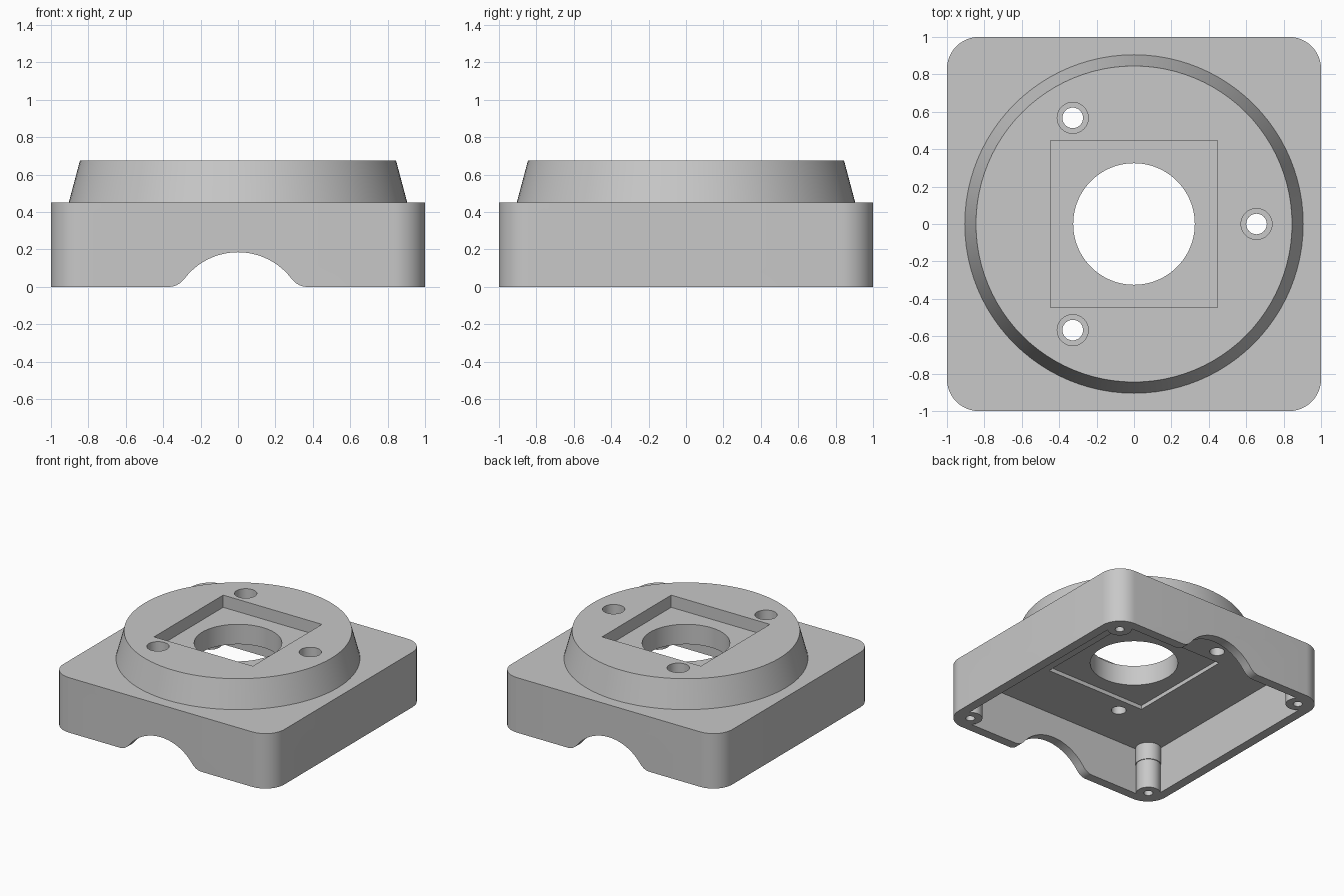
import bpy, bmesh
from math import sin, cos, pi, radians, atan2
from mathutils import Matrix, Vector

if "Cube" in bpy.data.objects:
    bpy.data.objects.remove(bpy.data.objects["Cube"], do_unlink=True)

grey = bpy.data.materials.new("light_grey")
grey.use_nodes = True
grey.diffuse_color = (0.58, 0.58, 0.58, 1)
grey.node_tree.nodes["Principled BSDF"].inputs["Base Color"].default_value = grey.diffuse_color


def finish(name, bm):
    bmesh.ops.recalc_face_normals(bm, faces=bm.faces)
    mesh = bpy.data.meshes.new(name)
    bm.to_mesh(mesh)
    bm.free()
    mesh.materials.append(grey)
    obj = bpy.data.objects.new(name, mesh)
    bpy.context.collection.objects.link(obj)
    return obj


def prism(name, outline, low, high, turn=Matrix()):
    """Extrude a 2D outline along z, then turn it into place."""
    bm = bmesh.new()
    face = bm.faces.new([bm.verts.new((x, y, low)) for x, y in outline])
    out = bmesh.ops.extrude_face_region(bm, geom=[face])
    tops = [v for v in out["geom"] if isinstance(v, bmesh.types.BMVert)]
    bmesh.ops.translate(bm, verts=tops, vec=(0, 0, high - low))
    bm.transform(turn)
    return finish(name, bm)


def cylinder(name, x, y, low, high, r1, r2=None, sides=48):
    bm = bmesh.new()
    bmesh.ops.create_cone(bm, cap_ends=True, segments=sides, radius1=r1,
                          radius2=r1 if r2 is None else r2, depth=high - low,
                          matrix=Matrix.Translation((x, y, (low + high) / 2)))
    return finish(name, bm)


def rounded_square(half, radius, steps=12):
    pts = []
    for q, (sx, sy) in enumerate([(1, 1), (-1, 1), (-1, -1), (1, -1)]):
        for i in range(steps + 1):
            a = (q + i / steps) * pi / 2
            pts.append((sx * (half - radius) + radius * cos(a),
                        sy * (half - radius) + radius * sin(a)))
    return pts


def square(half):
    return [(half, half), (-half, half), (-half, -half), (half, -half)]


def notch_outline():
    """Arch with flared feet, drawn in (across, height)."""
    big, drop, foot, flare = 0.36, 0.175, 0.37, 0.10
    tilt = atan2(foot, drop + flare)
    half = [(big * sin(tilt * i / 16), big * cos(tilt * i / 16) - drop) for i in range(17)]
    half += [(foot - flare * sin(tilt * (1 - i / 8)), flare - flare * cos(tilt * (1 - i / 8)))
             for i in range(1, 9)]
    half.append((foot, -0.1))
    return [(-x, z) for x, z in reversed(half[1:])] + half


def boolean(target, tool, operation):
    mod = target.modifiers.new(operation.lower(), "BOOLEAN")
    mod.operation, mod.solver, mod.object = operation, "EXACT", tool
    tool.hide_render = True
    bpy.context.view_layer.update()
    graph = bpy.context.evaluated_depsgraph_get()
    mesh = bpy.data.meshes.new_from_object(target.evaluated_get(graph))
    target.modifiers.clear()
    target.data = mesh
    bpy.data.objects.remove(tool, do_unlink=True)


# Hollow square base
body = prism("housing", rounded_square(1, 0.17), 0, 0.45)
boolean(body, prism("cavity", rounded_square(0.925, 0.1), -0.1, 0.38), "DIFFERENCE")

# Raised tapered disc
boolean(body, cylinder("tapered_disc", 0, 0, 0.42, 0.675, 0.913, 0.845, 96), "UNION")

# Screw posts in the corners, stepped near the ceiling, with blind holes
for sx in (-1, 1):
    for sy in (-1, 1):
        x, y = sx * 0.862, sy * 0.862
        boolean(body, cylinder("post", x, y, 0, 0.40, 0.09), "UNION")
        boolean(body, cylinder("post_collar", x, y, 0.24, 0.41, 0.096), "UNION")
        boolean(body, cylinder("post_hole", x, y, -0.1, 0.25, 0.034, sides=24), "DIFFERENCE")

# Square pockets above and below, joined by the central bore
boolean(body, prism("top_pocket", square(0.447), 0.575, 0.8), "DIFFERENCE")
boolean(body, prism("lower_pocket", square(0.447), 0.3, 0.412), "DIFFERENCE")
boolean(body, cylinder("bore", 0, 0, 0.2, 0.8, 0.325, sides=96), "DIFFERENCE")

# Three counterbored mounting holes
for k in range(3):
    a = radians(120 * k)
    x, y = 0.655 * cos(a), 0.655 * sin(a)
    boolean(body, cylinder("bolt_hole", x, y, 0.2, 0.8, 0.055), "DIFFERENCE")
    boolean(body, cylinder("counterbore", x, y, 0.48, 0.8, 0.083), "DIFFERENCE")

# Arched notches: front and back together, then the left wall
upright = Matrix.Rotation(pi / 2, 4, "X")
sideways = Matrix.Translation((0, -0.19, 0)) @ Matrix.Rotation(pi / 2, 4, "Z") @ upright
boolean(body, prism("front_back_notch", notch_outline(), -1.2, 1.2, upright), "DIFFERENCE")
boolean(body, prism("left_notch", notch_outline(), 0.6, 1.2, sideways), "DIFFERENCE")

# Smooth curved walls, keep edges crisp
bpy.ops.object.select_all(action="DESELECT")
body.select_set(True)
bpy.context.view_layer.objects.active = body
bpy.ops.object.shade_smooth_by_angle(angle=radians(25))
